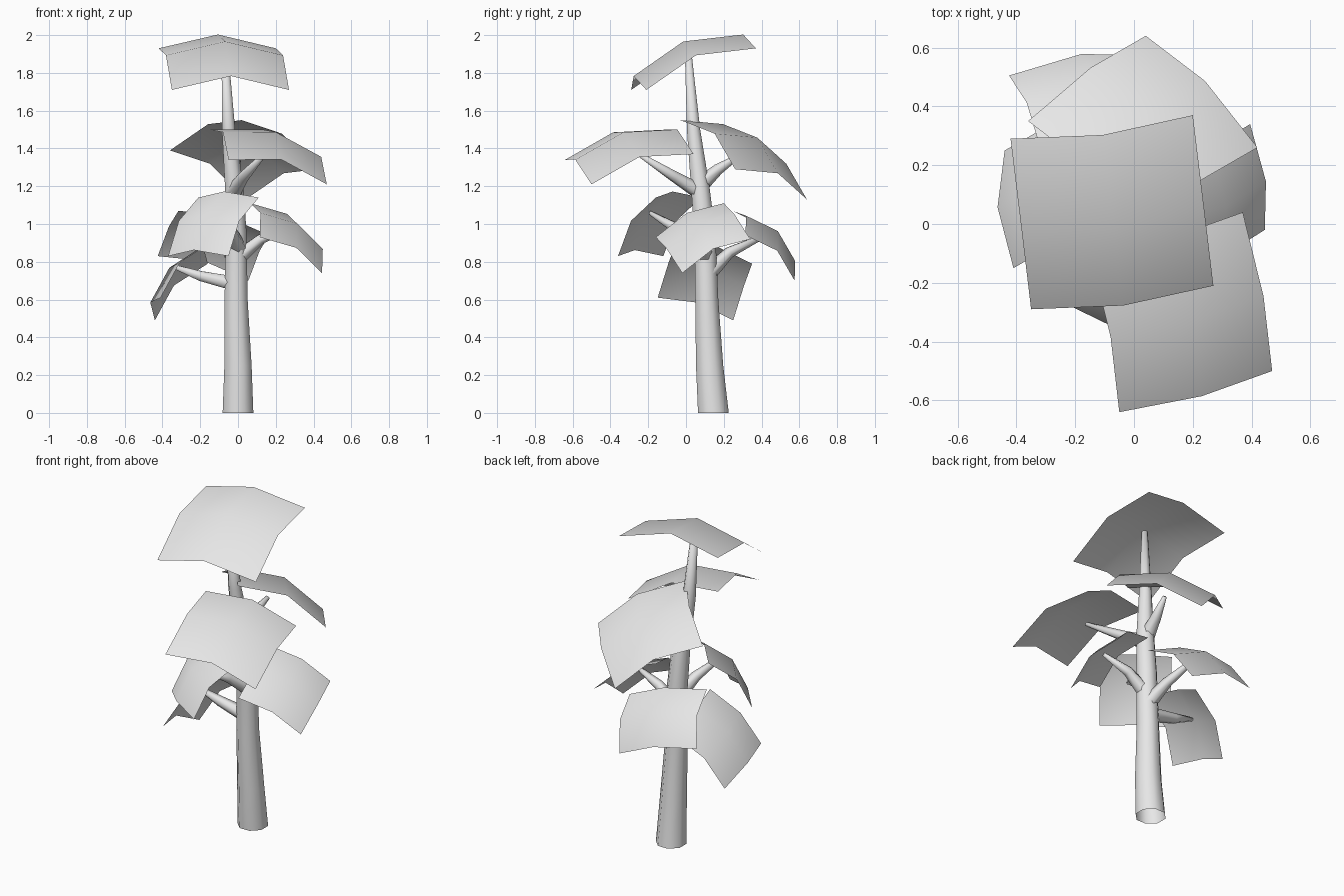
import bpy, bmesh, math
from mathutils import Vector

cube = bpy.data.objects.get("Cube")
if cube:
    bpy.data.objects.remove(cube, do_unlink=True)

grey = bpy.data.materials.new("plain_grey")
grey.use_nodes = True
colour = (0.8, 0.8, 0.8, 1)
grey.diffuse_color = colour
grey.node_tree.nodes["Principled BSDF"].inputs["Base Color"].default_value = colour


def finish(name, bm):
    """Turn a bmesh into a smooth shaded object."""
    mesh = bpy.data.meshes.new(name)
    for face in bm.faces:
        face.smooth = True
    bm.to_mesh(mesh)
    bm.free()
    mesh.materials.append(grey)
    obj = bpy.data.objects.new(name, mesh)
    bpy.context.collection.objects.link(obj)
    return obj


def tube(name, path, radii, sides=8, flat=False):
    """Tapered tube along a path; open at the root, closed at the tip."""
    bm = bmesh.new()
    points = [Vector(p) for p in path]
    rings = []
    for i, (p, r) in enumerate(zip(points, radii)):
        along = points[min(i + 1, len(points) - 1)] - points[max(i - 1, 0)]
        if flat:
            along = Vector((0, 0, 1))
        turn = Vector((0, 0, 1)).rotation_difference(along)
        ring = []
        for s in range(sides):
            t = math.tau * (s + 0.5) / sides
            ring.append(bm.verts.new(p + turn @ Vector((r * math.cos(t), r * math.sin(t), 0))))
        rings.append(ring)
    for low, high in zip(rings, rings[1:]):
        for s in range(sides):
            n = (s + 1) % sides
            bm.faces.new((low[s], low[n], high[n], high[s]))
    bm.faces.new(rings[-1])
    return finish(name, bm)


def leaf(name, middle, side, out):
    """Square sheet, two by two faces, domed away from its corner plane."""
    middle, side, out = Vector(middle), Vector(side), Vector(out)
    up = side.cross(out).normalized()
    if up.z < 0:
        side, up = -side, -up
    dome = 0.125 * (side.length + out.length)
    bm = bmesh.new()
    grid = [[bm.verts.new(middle + side * u + out * v + up * dome * (2 - u * u - v * v))
             for u in (-1, 0, 1)] for v in (-1, 0, 1)]
    for j in range(2):
        for i in range(2):
            bm.faces.new((grid[j][i], grid[j][i + 1], grid[j + 1][i + 1], grid[j + 1][i]))
    return finish(name, bm)


# Trunk, leaning back at the foot
tube("trunk",
     [(0, .145, 0), (0, .125, .25), (-.01, .11, .6), (-.01, .1, .95),
      (-.02, .075, 1.2), (-.05, .04, 1.5), (-.07, .01, 1.93)],
     [.088, .078, .066, .06, .053, .038, .018], flat=True)

# Branches
branches = {
    "lower_right": [(0, .11, .68), (-.2, .11, .725), (-.34, .1, .775)],
    "lower_back": [(0, .12, .74), (-.05, .23, .85), (-.1, .42, .94)],
    "lower_left": [(0, .1, .82), (.12, .09, .92), (.28, .07, .98)],
    "lower_front": [(0, .08, .88), (-.04, -.04, .97), (-.12, -.19, 1.06)],
    "upper_front": [(-.03, .09, 1.16), (.03, -.06, 1.25), (.14, -.25, 1.37)],
    "upper_back": [(-.03, .07, 1.2), (-.02, .17, 1.29), (.01, .28, 1.36)],
}
for place, path in branches.items():
    tube(place + "_branch", path, [.045, .03, .012], sides=6)

# Leaf sheets: middle of the corners, half side vector, half outward vector
leaves = {
    "top": [(-.075, .04, 1.82), (.31, .04, 0), (.035, -.29, -.11)],
    "upper_back": [(.03, .305, 1.34), (.2, .145, -.13), (-.19, .19, -.08)],
    "upper_front": [(.16, -.3, 1.355), (.26, .07, -.065), (.05, -.27, -.08)],
    "lower_front": [(-.13, -.14, .985), (.16, -.12, 0), (-.08, -.1, -.155)],
    "lower_left": [(.255, .09, .925), (-.025, .18, .09), (.165, .07, -.095)],
    "lower_right": [(-.285, .1, .7), (-.015, .2, -.06), (-.14, -.05, -.15)],
    "lower_back": [(-.13, .41, .885), (.24, .035, -.065), (-.055, .13, -.12)],
}
for place, shape in leaves.items():
    leaf(place + "_leaf", *shape)
